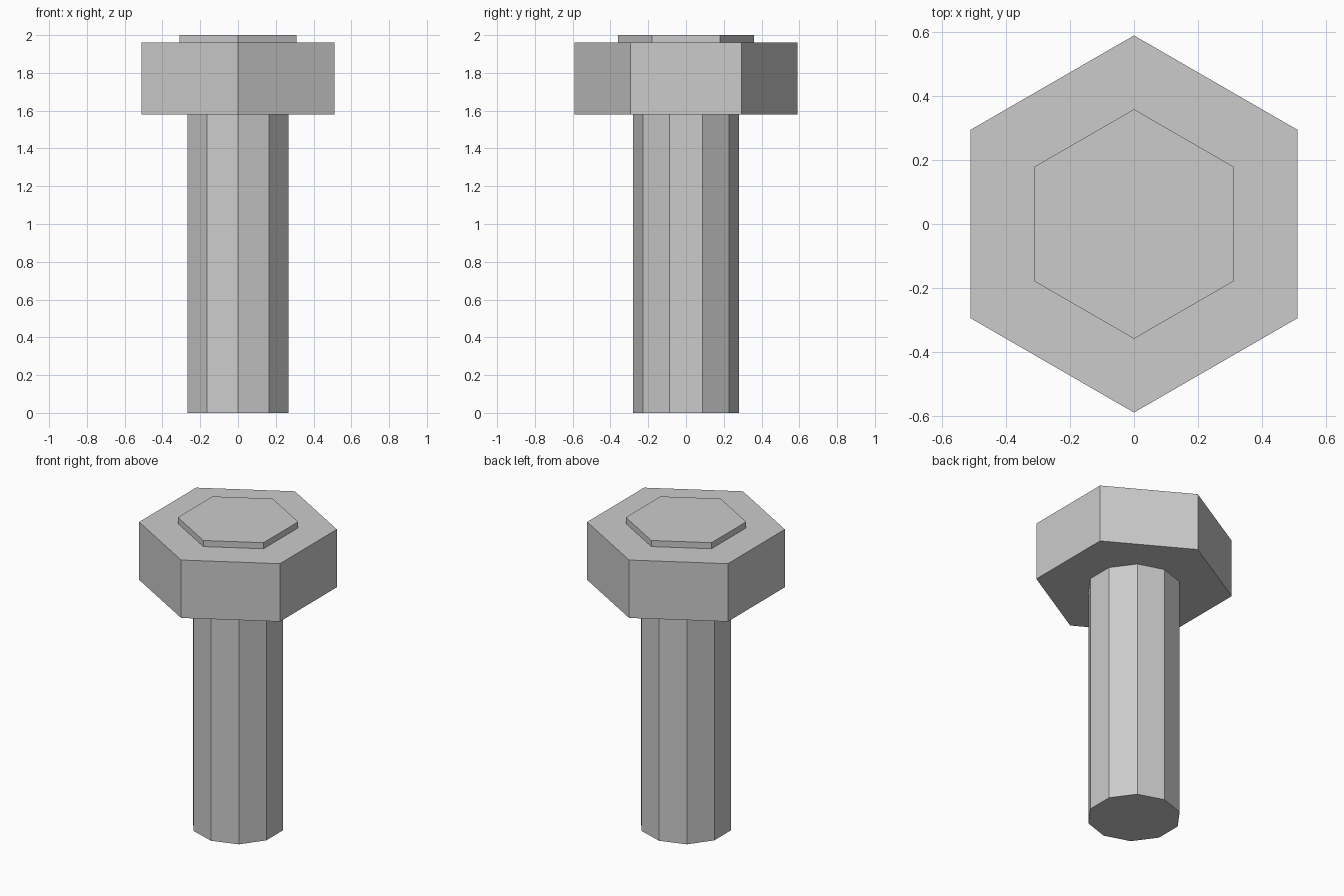
import bpy, bmesh
from math import sin, cos, tau

if "Cube" in bpy.data.objects:
    bpy.data.objects.remove(bpy.data.objects["Cube"])


def prism(bm, sides, radius, z0, z1):
    """Upright prism with a corner on the y axis; returns its top face."""
    ring = [bm.verts.new((radius * sin(tau * i / sides), radius * cos(tau * i / sides), z0))
            for i in range(sides)]
    base = bm.faces.new(ring)
    top = bm.faces.new([bm.verts.new((v.co.x, v.co.y, z1)) for v in reversed(ring)])
    upper = list(top.verts)[::-1]
    for i in range(sides):
        j = (i + 1) % sides
        bm.faces.new((ring[j], ring[i], upper[i], upper[j]))
    bmesh.ops.recalc_face_normals(bm, faces=bm.faces[:])
    return top


def finish(bm, name):
    mesh = bpy.data.meshes.new(name)
    bm.to_mesh(mesh)
    bm.free()
    bpy.context.collection.objects.link(bpy.data.objects.new(name, mesh))


# Ten-sided shank
bm = bmesh.new()
prism(bm, 10, 0.28, 0.0, 1.58)
finish(bm, "bolt_shank")

# Hexagonal head with a small raised hexagon inset on top
bm = bmesh.new()
top = prism(bm, 6, 0.59, 1.58, 1.96)
bmesh.ops.inset_individual(bm, faces=[top], thickness=0.2, use_even_offset=True)
raised = bmesh.ops.extrude_discrete_faces(bm, faces=[top])["faces"][0]
bmesh.ops.translate(bm, verts=raised.verts[:], vec=(0, 0, 0.04))
finish(bm, "bolt_head")
